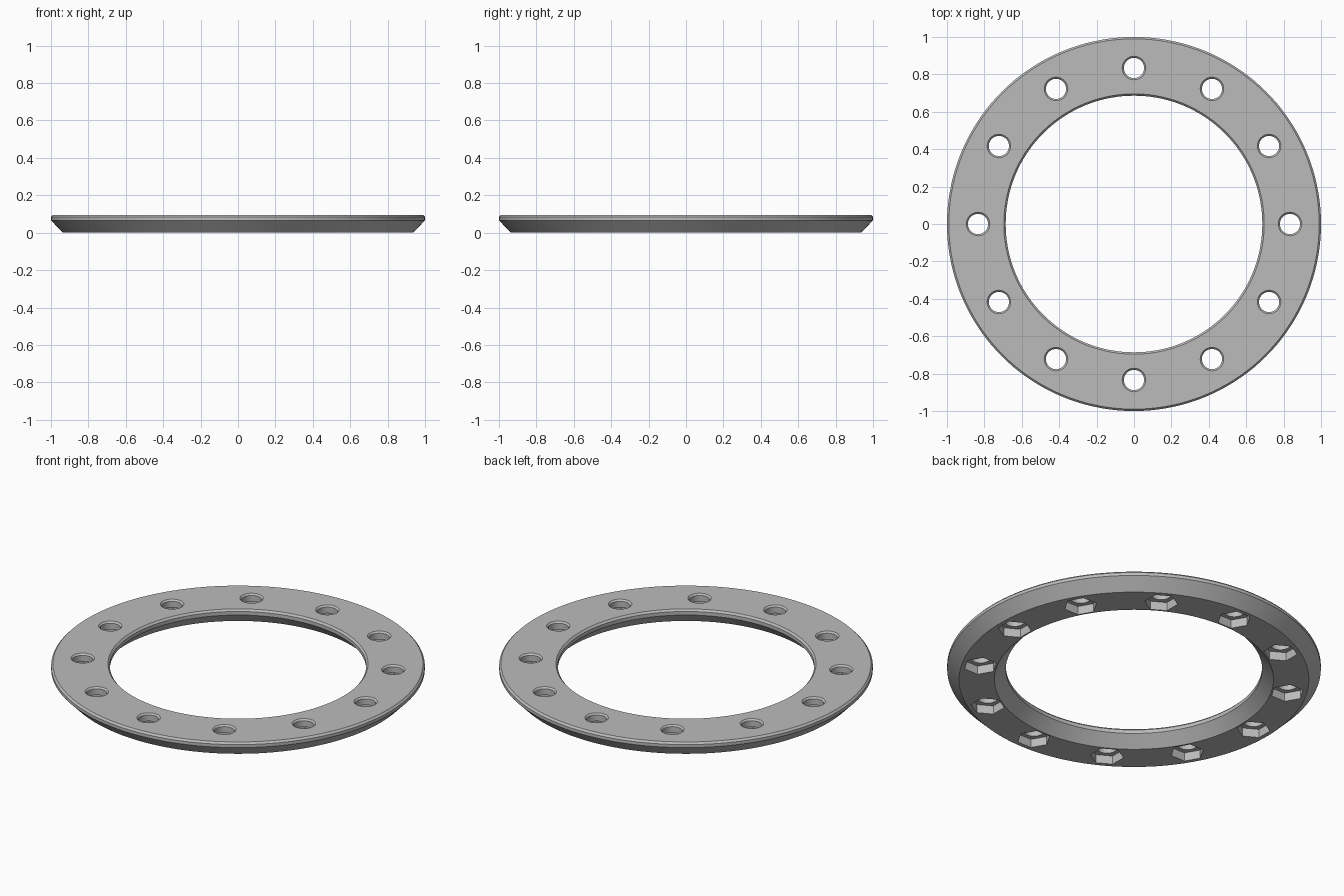
import bpy, bmesh
from math import pi, cos, sin, radians
from mathutils import Matrix

cube = bpy.data.objects.get("Cube")
if cube:
    bpy.data.objects.remove(cube, do_unlink=True)

HEIGHT = 0.095
BOLT_RADIUS = 0.834
BOLTS = 12


def add_object(name, bm):
    bmesh.ops.recalc_face_normals(bm, faces=bm.faces)
    mesh = bpy.data.meshes.new(name)
    bm.to_mesh(mesh)
    bm.free()
    obj = bpy.data.objects.new(name, mesh)
    bpy.context.collection.objects.link(obj)
    return obj


def stack(bm, sections, sides, matrix):
    """Closed solid lofted through (radius, height) sections."""
    loops = []
    for r, z in sections:
        loops.append([bm.verts.new(matrix @ Matrix.Rotation(2 * pi * i / sides, 4, 'Z')
                                   @ Matrix.Translation((r, 0, z)).translation)
                      for i in range(sides)])
    for low, high in zip(loops, loops[1:]):
        for i in range(sides):
            j = (i + 1) % sides
            bm.faces.new((low[i], low[j], high[j], high[i]))
    bm.faces.new(loops[0][::-1])
    bm.faces.new(loops[-1])


def bolt_cutters(name, sections, sides, turn):
    """One cutter solid at every bolt position."""
    bm = bmesh.new()
    for k in range(BOLTS):
        place = (Matrix.Rotation(2 * pi * k / BOLTS, 4, 'Z')
                 @ Matrix.Translation((BOLT_RADIUS, 0, 0))
                 @ Matrix.Rotation(turn, 4, 'Z'))
        stack(bm, sections, sides, place)
    obj = add_object(name, bm)
    obj.hide_render = True
    return obj


# Ring body: chamfered cross-section swept around z
profile = [(0.747, 0), (0.936, 0), (1.0, 0.066), (1.0, 0.084), (0.99, HEIGHT),
           (0.696, HEIGHT), (0.686, 0.084), (0.686, 0.063)]
segments = 144
bm = bmesh.new()
rings = [[bm.verts.new((r * cos(a), r * sin(a), z)) for r, z in profile]
         for a in (2 * pi * s / segments for s in range(segments))]
for s, ring in enumerate(rings):
    following = rings[(s + 1) % segments]
    for i in range(len(profile)):
        j = (i + 1) % len(profile)
        bm.faces.new((ring[i], following[i], following[j], ring[j]))
flange = add_object("flange_ring", bm)

# Hexagonal nut pockets underneath, flats facing the centre
pockets = bolt_cutters("nut_pocket_cutter", [(0.09, -0.05), (0.09, 0.05)], 6, pi / 6)
# Round bolt holes with a chamfered top rim
holes = bolt_cutters("bolt_hole_cutter",
                     [(0.054, -0.05), (0.054, 0.086), (0.063, HEIGHT), (0.063, 0.15)], 40, 0)

bpy.ops.object.select_all(action='DESELECT')
flange.select_set(True)
bpy.context.view_layer.objects.active = flange
for cutter in (pockets, holes):
    mod = flange.modifiers.new(cutter.name, 'BOOLEAN')
    mod.operation = 'DIFFERENCE'
    mod.solver = 'EXACT'
    mod.object = cutter
    bpy.ops.object.modifier_apply(modifier=mod.name)
    bpy.data.objects.remove(cutter, do_unlink=True)

# Plain grey finish
grey = bpy.data.materials.new("light_grey")
grey.use_nodes = True
colour = (0.5, 0.5, 0.5, 1)
grey.diffuse_color = colour
grey.node_tree.nodes["Principled BSDF"].inputs["Base Color"].default_value = colour
flange.data.materials.clear()
flange.data.materials.append(grey)
bpy.ops.object.shade_smooth_by_angle(angle=radians(25))
